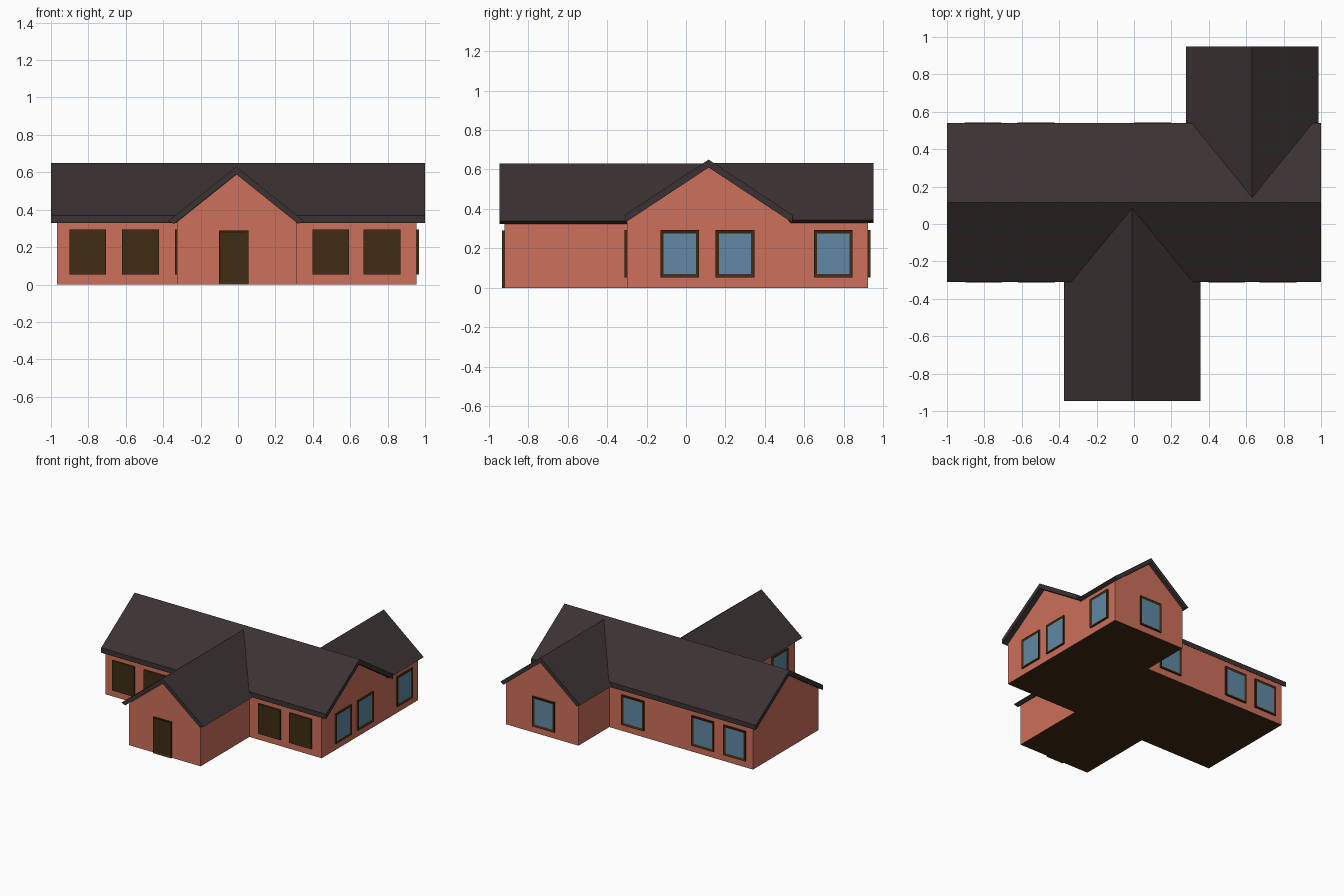
import bpy, bmesh
from mathutils import Vector

if "Cube" in bpy.data.objects:
    bpy.data.objects.remove(bpy.data.objects["Cube"])


def mat(name, rgb):
    m = bpy.data.materials.new(name)
    m.diffuse_color = (*rgb, 1)
    m.use_nodes = True
    m.node_tree.nodes["Principled BSDF"].inputs["Base Color"].default_value = m.diffuse_color
    return m


BRICK = mat("terracotta wall", (0.61, 0.162, 0.103))
ROOF = mat("dark roof", (0.044, 0.032, 0.032))
WOOD = mat("dark brown wood", (0.050, 0.025, 0.006))
GLASS = mat("blue glass", (0.115, 0.250, 0.375))

RIDGE_Y, RIDGE_Z, PITCH = 0.115, 0.65, 0.66   # main roof
THICK = 0.04                                  # vertical roof thickness


def finish(name, bm, mats):
    bmesh.ops.recalc_face_normals(bm, faces=bm.faces)
    if len(mats) > 1 and mats[0] is BRICK:
        for f in bm.faces:                    # underside is the floor colour
            f.normal_update()
            if f.normal.z < -0.9:
                f.material_index = 1
    me = bpy.data.meshes.new(name)
    bm.to_mesh(me)
    bm.free()
    for m in mats:
        me.materials.append(m)
    ob = bpy.data.objects.new(name, me)
    bpy.context.collection.objects.link(ob)
    return ob


def prism(name, profile, start, end, axis, mats):
    """Sweep a (u, z) profile along axis; end may be a function of z."""
    bm = bmesh.new()

    def pt(u, z, t):
        t = t(z) if callable(t) else t
        return bm.verts.new((t, u, z) if axis == "x" else (u, t, z))
    a = [pt(u, z, start) for u, z in profile]
    b = [pt(u, z, end) for u, z in profile]
    bm.faces.new(a)
    bm.faces.new(b[::-1])
    n = len(profile)
    for i in range(n):
        j = (i + 1) % n
        bm.faces.new((a[i], a[j], b[j], b[i]))
    return finish(name, bm, mats)


def house_profile(c, half, apex, pitch):
    e = apex - pitch * half
    return [(c - half, 0), (c + half, 0), (c + half, e), (c, apex), (c - half, e)]


def roof_profile(c, half_top, half_low, apex, pitch):
    zt = apex - pitch * half_top
    zl = apex - THICK - pitch * half_low
    return [(c - half_top, zt), (c, apex), (c + half_top, zt),
            (c + half_low, zl), (c, apex - THICK), (c - half_low, zl)]


# Walls: main block and two gabled wings
prism("main_walls", house_profile(RIDGE_Y, 0.415, RIDGE_Z - THICK, PITCH),
      -0.967, 0.955, "x", [BRICK, WOOD])
prism("front_wing_walls", house_profile(-0.007, 0.319, 0.59, 0.8),
      -0.92, -0.30, "y", [BRICK, WOOD])
prism("rear_wing_walls", house_profile(0.633, 0.322, 0.59, 0.8),
      0.922, 0.53, "y", [BRICK, WOOD])

# Roofs: wing ends follow the main roof slope to form the valleys
prism("main_roof", roof_profile(RIDGE_Y, 0.425, 0.425, RIDGE_Z, PITCH),
      -1.0, 1.0, "x", [ROOF])


def run(z):
    return min((RIDGE_Z - z) / PITCH - 0.012, 0.415)


prism("front_wing_roof", roof_profile(-0.01, 0.365, 0.332, 0.63, 0.8),
      -0.945, lambda z: RIDGE_Y - run(z), "y", [ROOF])
prism("rear_wing_roof", roof_profile(0.632, 0.355, 0.325, 0.632, 0.81),
      0.95, lambda z: RIDGE_Y + run(z), "y", [ROOF])


def panel(name, lo, hi, z0, z1, wall, facing, mats, border=0.017, depth=0.012):
    """Framed plate on a wall: facing is (axis, sign), inner face is sunk."""
    axis, s = facing
    bm = bmesh.new()
    bmesh.ops.create_cube(bm, size=1)
    for v in bm.verts:
        u = lo if v.co.x < 0 else hi
        d = wall + s * (depth if v.co.y > 0 else -0.004)
        z = z0 if v.co.z < 0 else z1
        v.co = (u, d, z) if axis == "y" else (d, u, z)
    bmesh.ops.recalc_face_normals(bm, faces=bm.faces)
    out = Vector((0, s, 0) if axis == "y" else (s, 0, 0))
    front = [f for f in bm.faces if f.normal.dot(out) > 0.9]
    bmesh.ops.inset_region(bm, faces=front, thickness=border, use_even_offset=True)
    for f in front:
        f.material_index = len(mats) - 1
        for v in f.verts:
            v.co -= out * 0.006
    finish(name, bm, mats)


# Windows: (name, start along wall, wall position, facing)
W, Z0, Z1 = 0.197, 0.053, 0.293
FRONT, BACK, LEFT, RIGHT = ("y", -1), ("y", 1), ("x", -1), ("x", 1)
windows = [("front_window", u, -0.30, FRONT) for u in (-0.902, -0.62, 0.397, 0.672)]
windows += [("back_window", u, 0.53, BACK) for u in (-0.905, -0.622, 0.0)]
windows += [("right_window", u, 0.955, RIGHT) for u in (-0.13, 0.15, 0.648)]
windows += [("rear_wing_window", 0.52, 0.922, BACK),
            ("front_wing_window", -0.82, -0.326, LEFT)]
for name, u, wall, facing in windows:
    panel(name, u, u + W, Z0, Z1, wall, facing, [WOOD, GLASS])

# Door on the front gable
panel("front_door", -0.102, 0.057, 0.0, 0.29, -0.92, FRONT, [WOOD], 0.014)
